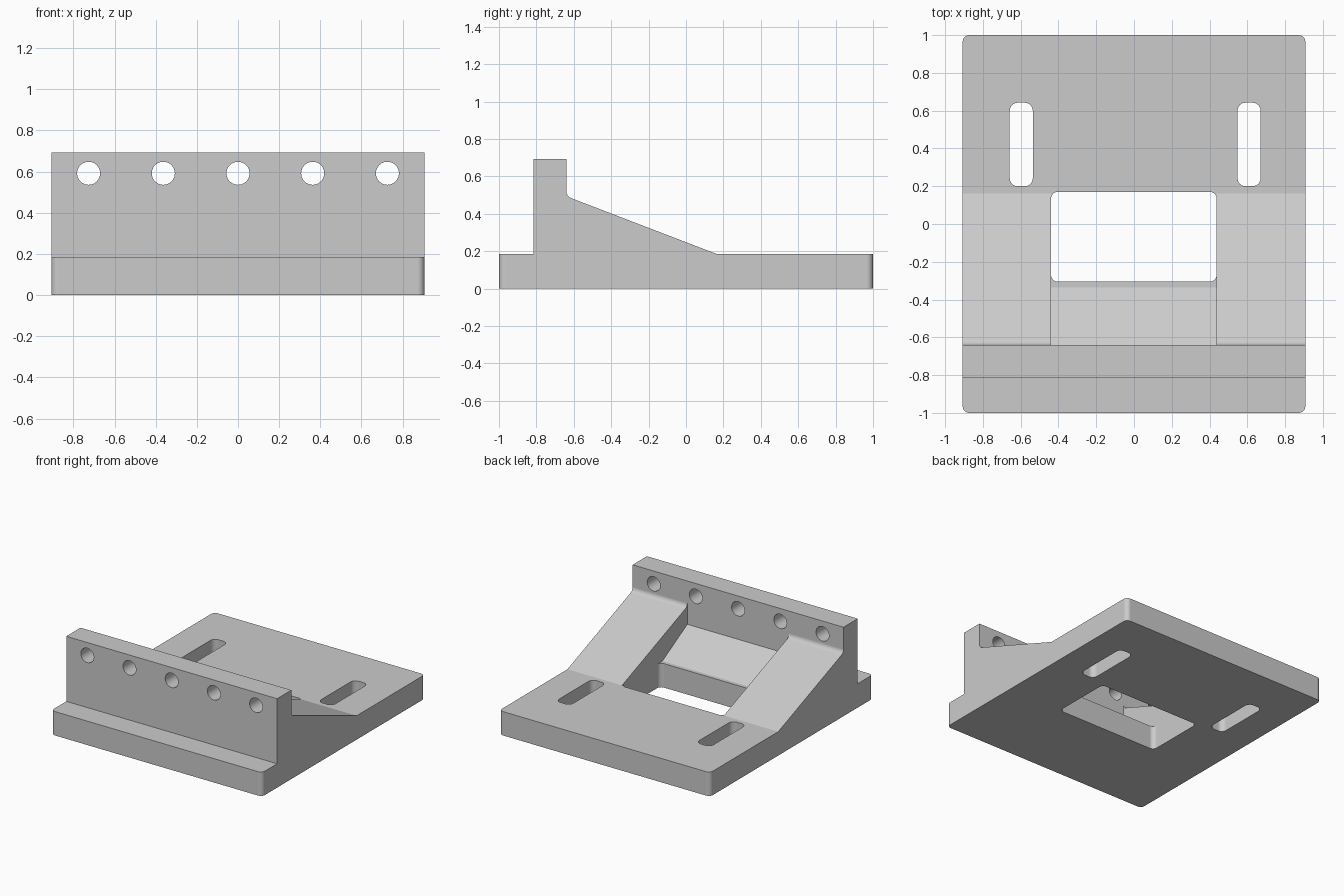
import bpy
from math import sin, cos, pi, radians

cube = bpy.data.objects.get("Cube")
if cube:
    bpy.data.objects.remove(cube)

grey = bpy.data.materials.new("machined_grey")
grey.use_nodes = True
grey.diffuse_color = (0.6, 0.6, 0.6, 1)
grey.node_tree.nodes["Principled BSDF"].inputs["Base Color"].default_value = (0.6, 0.6, 0.6, 1)


def prism(name, outline, low, high, place):
    """Extrude a 2D outline from low to high; place(u, v, w) gives the 3D point."""
    n = len(outline)
    verts = [place(u, v, w) for w in (low, high) for u, v in outline]
    faces = [list(range(n))[::-1], list(range(n, 2 * n))]
    faces += [[i, (i + 1) % n, (i + 1) % n + n, i + n] for i in range(n)]
    mesh = bpy.data.meshes.new(name)
    mesh.from_pydata(verts, [], faces)
    mesh.materials.append(grey)
    obj = bpy.data.objects.new(name, mesh)
    bpy.context.collection.objects.link(obj)
    return obj


def arc(cx, cy, r, start, end, steps):
    return [(cx + r * cos(start + (end - start) * i / steps),
             cy + r * sin(start + (end - start) * i / steps)) for i in range(steps + 1)]


def rounded_rect(x0, x1, y0, y1, r):
    corners = [(x1 - r, y1 - r), (x0 + r, y1 - r), (x0 + r, y0 + r), (x1 - r, y0 + r)]
    return [p for k, (x, y) in enumerate(corners)
            for p in arc(x, y, r, k * pi / 2, (k + 1) * pi / 2, 8)]


def along_z(u, v, w):
    return (u, v, w)


def along_x(u, v, w):
    return (w, u, v)


def along_y(u, v, w):
    return (u, -w, v)


def combine(target, tool, operation):
    """Apply a boolean, then discard the tool."""
    mod = target.modifiers.new(operation.lower(), "BOOLEAN")
    mod.operation, mod.solver, mod.object = operation, "EXACT", tool
    bpy.context.view_layer.objects.active = target
    bpy.ops.object.modifier_apply(modifier=mod.name)
    bpy.data.objects.remove(tool)


HALF, TOP, WALL, FRONT, BACK = 0.907, 0.186, 0.692, -0.815, -0.64
RAMP_END = 0.162

# Base plate with rounded corners
bracket = prism("angle_bracket", rounded_rect(-HALF, HALF, -1, 1, 0.035), 0, TOP, along_z)

# Upright wall and sloping gussets as one side profile with a filleted root
slope = radians(21)
r = 0.04
cy = BACK + r
cz = TOP + (RAMP_END - cy) * sin(slope) / cos(slope) + r / cos(slope)
fillet = arc(cy, cz, r, pi, 1.5 * pi - slope, 6)
profile = [(FRONT, 0.1), (RAMP_END, 0.1), (RAMP_END, TOP)] + fillet[::-1]
profile += [(BACK, WALL), (FRONT, WALL)]
combine(bracket, prism("wall_and_gussets", profile, -HALF, HALF, along_x), "UNION")

# Open pocket between the gussets, leaving a low ramp behind the wall
pocket = [(BACK, 0.355), (-0.335, TOP), (0.17, TOP), (0.17, 0.9), (BACK, 0.9)]
combine(bracket, prism("pocket", pocket, -0.439, 0.437, along_x), "DIFFERENCE")

# Window and adjustment slots through the plate
openings = [(-0.439, 0.437, -0.305, 0.17, 0.035),
            (-0.658, -0.536, 0.2, 0.642, 0.042),
            (0.548, 0.67, 0.2, 0.642, 0.042)]
for box in openings:
    combine(bracket, prism("opening", rounded_rect(*box), -0.2, 0.6, along_z), "DIFFERENCE")

# Row of bolt holes through the wall
for i in range(-2, 3):
    circle = arc(i * 0.363, 0.592, 0.056, 0, 2 * pi, 36)[:-1]
    combine(bracket, prism("bolt_hole", circle, 0.5, 0.95, along_y), "DIFFERENCE")

# Smooth the rounded corners and holes, keep machined edges crisp
bpy.ops.object.select_all(action="DESELECT")
bracket.select_set(True)
bpy.context.view_layer.objects.active = bracket
bpy.ops.object.shade_smooth_by_angle(angle=radians(16))
weighted = bracket.modifiers.new("weighted_normals", "WEIGHTED_NORMAL")
weighted.keep_sharp = True
